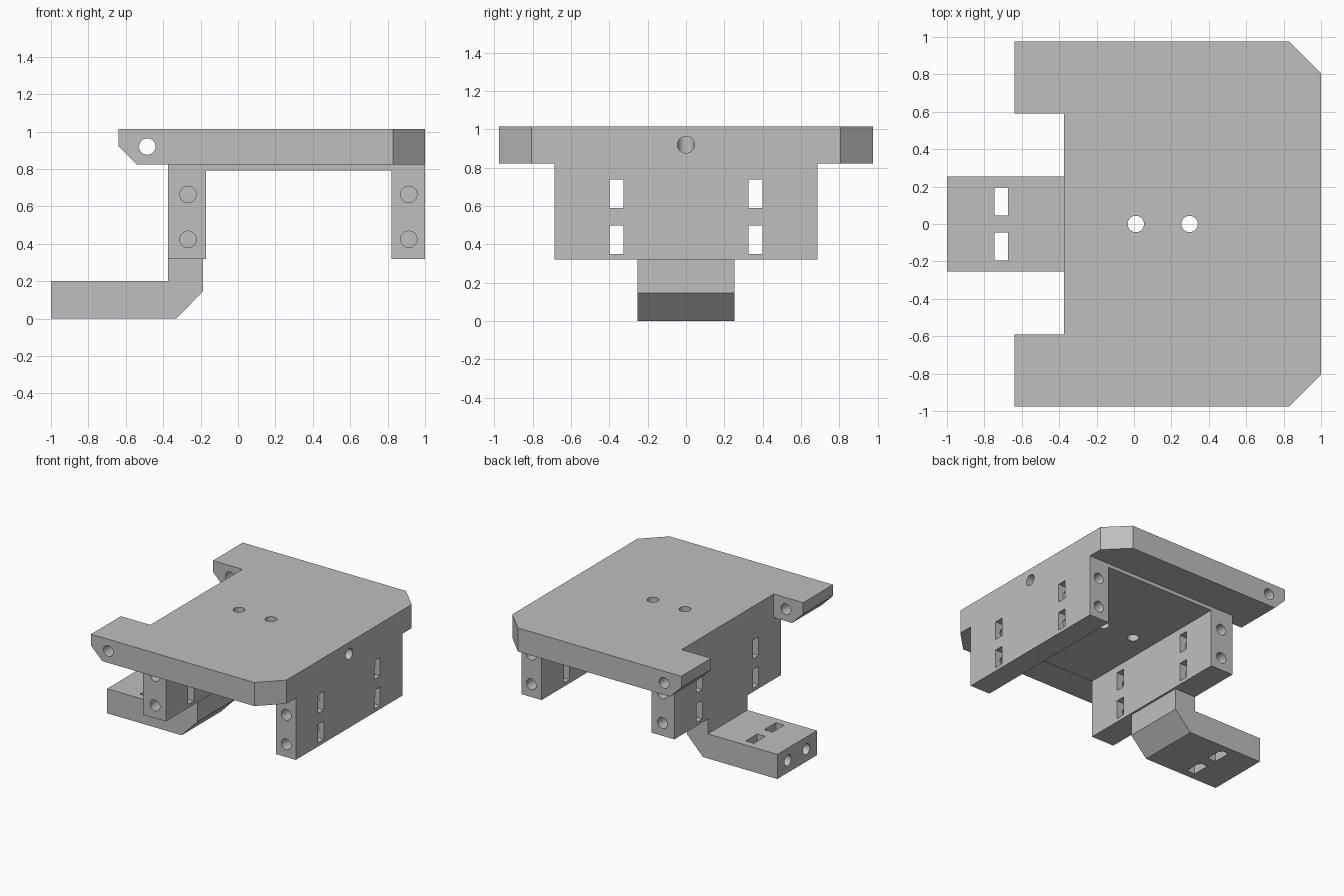
import bpy
import bmesh
from math import radians
from mathutils import Matrix, Vector

default = bpy.data.objects.get("Cube")
if default:
    bpy.data.objects.remove(default, do_unlink=True)

grey = bpy.data.materials.new("plain grey")
grey.use_nodes = True
colour = (0.52, 0.52, 0.52, 1)
grey.diffuse_color = colour
grey.node_tree.nodes["Principled BSDF"].inputs["Base Color"].default_value = colour


def finish(name, bm):
    bmesh.ops.recalc_face_normals(bm, faces=bm.faces)
    mesh = bpy.data.meshes.new(name)
    bm.to_mesh(mesh)
    bm.free()
    mesh.materials.append(grey)
    obj = bpy.data.objects.new(name, mesh)
    bpy.context.collection.objects.link(obj)
    return obj


def prism(name, outline, axis, low, high):
    """Extrude a flat outline along the y or z axis."""
    bm = bmesh.new()
    place = (lambda a, b: (a, low, b)) if axis == "y" else (lambda a, b: (a, b, low))
    face = bm.faces.new([bm.verts.new(place(a, b)) for a, b in outline])
    moved = bmesh.ops.extrude_face_region(bm, geom=[face])["geom"]
    shift = Vector((0, high - low, 0) if axis == "y" else (0, 0, high - low))
    bmesh.ops.translate(bm, vec=shift, verts=[g for g in moved if isinstance(g, bmesh.types.BMVert)])
    return finish(name, bm)


def box(x0, x1, y0, y1, z0, z1):
    return prism("slot_cutter", [(x0, y0), (x1, y0), (x1, y1), (x0, y1)], "z", z0, z1)


def drill(start, end, radius=0.044):
    start, end = Vector(start), Vector(end)
    turn = (end - start).to_track_quat("Z", "Y").to_matrix().to_4x4()
    bm = bmesh.new()
    bmesh.ops.create_cone(bm, cap_ends=True, segments=32, radius1=radius, radius2=radius,
                          depth=(end - start).length,
                          matrix=Matrix.Translation((start + end) / 2) @ turn)
    return finish("hole_cutter", bm)


def cut(obj, cutters):
    bpy.ops.object.select_all(action="DESELECT")
    bpy.context.view_layer.objects.active = obj
    obj.select_set(True)
    for cutter in cutters:
        cutter.hide_render = True
        mod = obj.modifiers.new("cut", "BOOLEAN")
        mod.operation = "DIFFERENCE"
        mod.solver = "EXACT"
        mod.object = cutter
        bpy.ops.object.modifier_apply(modifier=mod.name)
        bpy.data.objects.remove(cutter, do_unlink=True)
    bpy.ops.object.shade_smooth_by_angle(angle=radians(30))


def plate_holes():
    return [drill((x, 0, 0.7), (x, 0, 1.1)) for x in (0.01, 0.297)]


# Top plate with two prongs and clipped corners
half = [(1, 0.805), (0.83, 0.975), (-0.64, 0.975), (-0.64, 0.592), (-0.375, 0.592)]
plate = prism("top_plate", half + [(x, -y) for x, y in reversed(half)], "z", 0.823, 1.015)

# Prong chamfers, prong cross hole, vertical holes and side hole
wedge = [(-0.74, 0.823), (-0.64, 0.923), (-0.54, 0.823), (-0.54, 0.723), (-0.74, 0.723)]
cut(plate, [prism("chamfer_cutter", wedge, "y", -1.1, 1.1),
            drill((-0.485, -1.1, 0.92), (-0.485, 1.1, 0.92))]
    + plate_holes() + [drill((1.1, 0, 0.92), (0.01, 0, 0.92))])

# Saddle: two hanging walls joined by a thin web
saddle = prism("saddle_walls", [(-0.375, 0.32), (-0.17, 0.32), (-0.17, 0.793), (0.82, 0.793),
                                (0.82, 0.32), (1, 0.32), (1, 0.823), (-0.375, 0.823)],
               "y", -0.685, 0.685)
cutters = plate_holes()
for side in (-1, 1):
    for z in (0.664, 0.424):
        # Nut slots pass through both walls, bolt holes end just behind them
        y = side * 0.362
        cutters.append(box(-0.5, 1.1, y - 0.037, y + 0.037, z - 0.075, z + 0.075))
        for x in (-0.267, 0.913):
            cutters.append(drill((x, side * 0.8, z), (x, side * 0.3, z)))
cut(saddle, cutters)

# Hooked foot below the saddle
foot = prism("hooked_foot", [(-1, 0), (-0.33, 0), (-0.187, 0.147), (-0.187, 0.32),
                             (-0.375, 0.32), (-0.375, 0.2), (-1, 0.2)], "y", -0.254, 0.254)
cutters = []
for y in (-0.12, 0.12):
    cutters.append(box(-0.747, -0.673, y - 0.074, y + 0.074, -0.1, 0.3))
    cutters.append(drill((-1.1, y, 0.1), (-0.61, y, 0.1)))
cut(foot, cutters)
